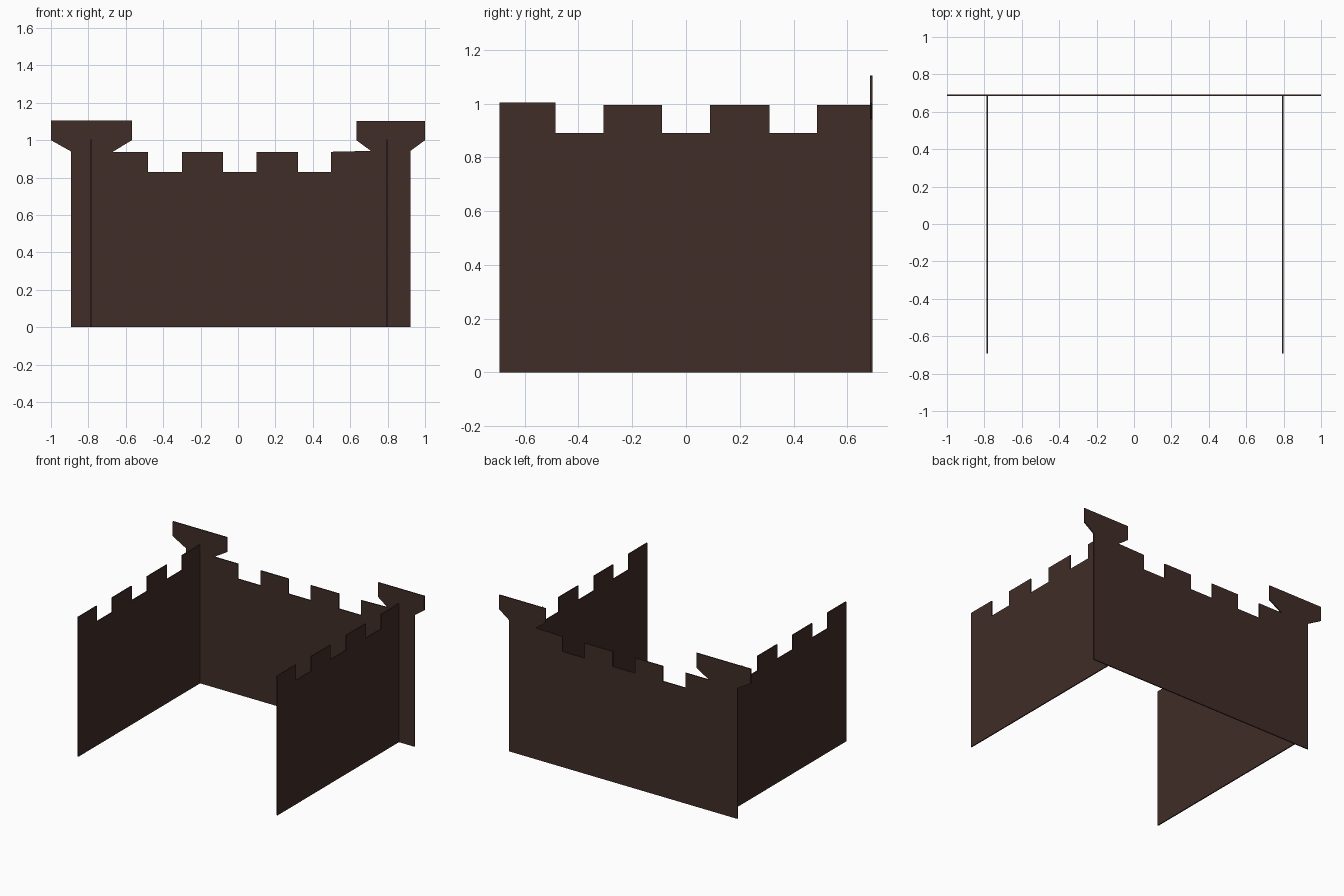
import bpy, bmesh
from mathutils import Vector

if "Cube" in bpy.data.objects:
    bpy.data.objects.remove(bpy.data.objects["Cube"])

T = 0.008  # panel thickness

mat = bpy.data.materials.new("dark_brown_board")
mat.diffuse_color = (0.052, 0.026, 0.021, 1)
mat.use_nodes = True
mat.node_tree.nodes["Principled BSDF"].inputs["Base Color"].default_value = mat.diffuse_color


def panel(name, profile, axis, start):
    """Thin board: a 2D outline (u, z) extruded along x or y by T."""
    bm = bmesh.new()
    place = (lambda u, z: (u, start, z)) if axis == "y" else (lambda u, z: (start, u, z))
    face = bm.faces.new([bm.verts.new(place(u, z)) for u, z in profile])
    ext = bmesh.ops.extrude_face_region(bm, geom=[face])
    move = Vector((0, T, 0)) if axis == "y" else Vector((T, 0, 0))
    bmesh.ops.translate(bm, vec=move,
                        verts=[g for g in ext["geom"] if isinstance(g, bmesh.types.BMVert)])
    bmesh.ops.recalc_face_normals(bm, faces=bm.faces)
    mesh = bpy.data.meshes.new(name)
    bm.to_mesh(mesh)
    bm.free()
    mesh.materials.append(mat)
    obj = bpy.data.objects.new(name, mesh)
    bpy.context.collection.objects.link(obj)
    return obj


def notches(gaps, top, low):
    """Battlement gaps as outline points, left to right."""
    pts = []
    for a, b in gaps:
        pts += [(a, top), (a, low), (b, low), (b, top)]
    return pts


# Back wall with flared turret heads at both ends
back = [(-0.893, 0), (-0.893, 0.94), (-1, 1.0), (-1, 1.105), (-0.567, 1.105),
        (-0.567, 1.0), (-0.67, 0.938)]
back += notches([(-0.48, -0.30), (-0.08, 0.098), (0.32, 0.497)], 0.938, 0.83)
back += [(0.71, 0.943), (0.633, 1.0), (0.633, 1.103), (1, 1.103), (1, 1.0),
         (0.922, 0.943), (0.922, 0)]
panel("back_wall", back, "y", 0.693 - T)

# Two side walls with battlements; front merlon slightly taller
side = [(-0.693, 0), (-0.693, 1.003), (-0.485, 1.003), (-0.485, 0.89),
        (-0.307, 0.89), (-0.307, 0.995)]
side += notches([(-0.09, 0.09), (0.31, 0.488)], 0.995, 0.89)
side += [(0.69, 0.995), (0.69, 0)]
for name, x in (("left_wall", -0.785), ("right_wall", 0.796)):
    panel(name, side, "x", x - T / 2)
